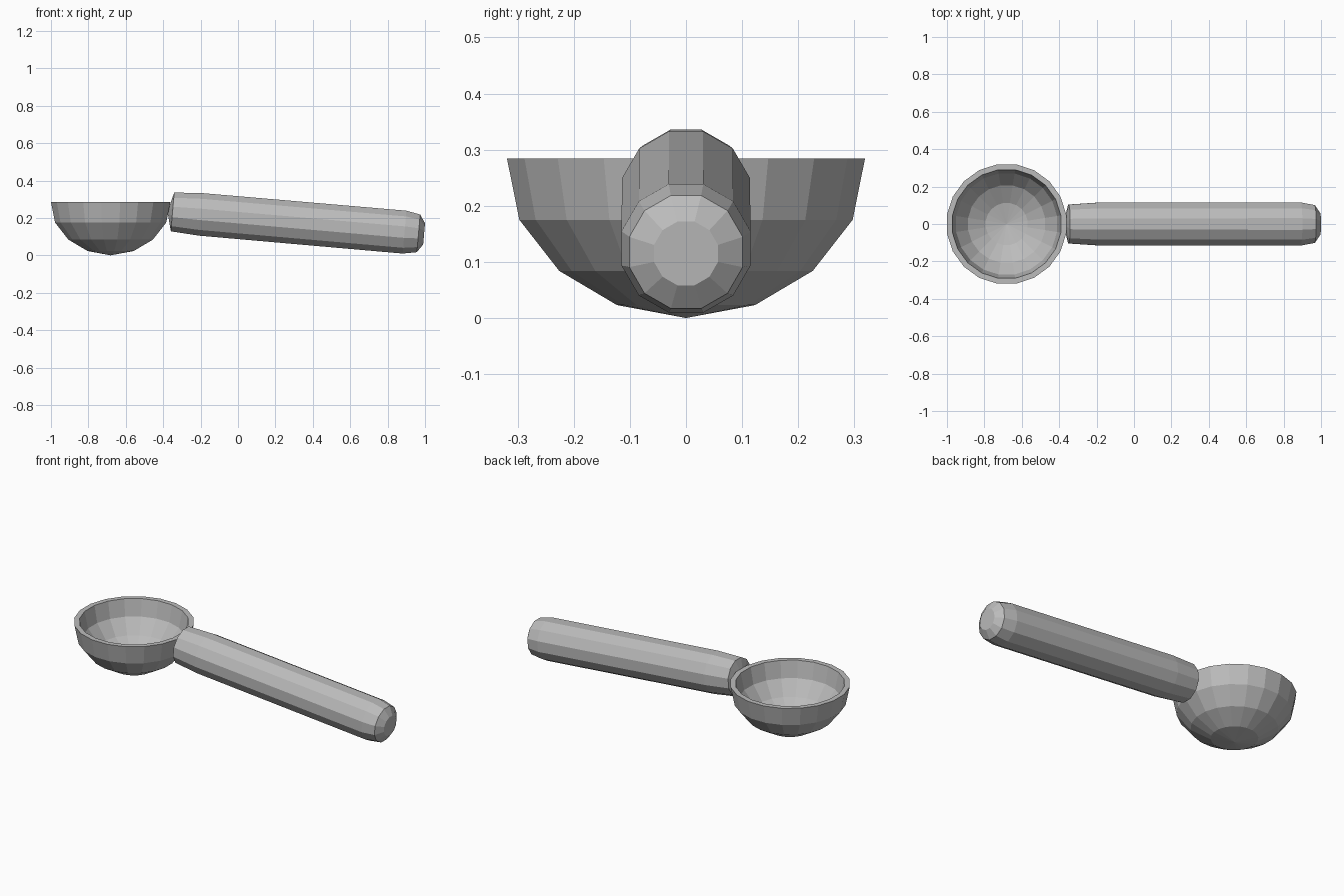
import bpy, bmesh, math
from mathutils import Matrix, Vector

if "Cube" in bpy.data.objects:
    bpy.data.objects.remove(bpy.data.objects["Cube"])

steel = bpy.data.materials.new("grey_metal")
steel.diffuse_color = (0.5, 0.5, 0.5, 1)
steel.use_nodes = True
steel.node_tree.nodes["Principled BSDF"].inputs["Base Color"].default_value = steel.diffuse_color


def lathe(name, profile, sides, matrix):
    """Revolve (apothem, height) points about local z; zero radius makes a tip."""
    bm = bmesh.new()
    rings = []
    for r, h in profile:
        if r == 0:
            rings.append([bm.verts.new((0, 0, h))] * sides)
            continue
        rad = r / math.cos(math.pi / sides)
        angles = [(i + 0.5) * 2 * math.pi / sides for i in range(sides)]
        rings.append([bm.verts.new((rad * math.cos(a), rad * math.sin(a), h)) for a in angles])
    for a, b in zip(rings, rings[1:]):
        for i in range(sides):
            j = (i + 1) % sides
            bm.faces.new(list(dict.fromkeys((a[i], a[j], b[j], b[i]))))
    # Close an open flat end
    if profile[-1][0] > 0:
        bm.faces.new(rings[-1])
    bmesh.ops.recalc_face_normals(bm, faces=bm.faces)
    bm.transform(matrix)
    mesh = bpy.data.meshes.new(name)
    bm.to_mesh(mesh)
    bm.free()
    mesh.materials.append(steel)
    obj = bpy.data.objects.new(name, mesh)
    bpy.context.collection.objects.link(obj)
    return obj


# Hollow bowl: outer wall, flat rim, inner wall
outer = [(0, 0.0), (0.123, 0.023), (0.226, 0.084), (0.297, 0.175), (0.319, 0.284)]
inner = [(0.29, 0.284), (0.27, 0.187), (0.206, 0.106), (0.112, 0.052), (0, 0.03)]
lathe("bowl", outer + inner, 20, Matrix.Translation((-0.681, 0, 0)))

# Tilted handle: tapered at the bowl, rounded at the free end
start, end = Vector((-0.35, 0, 0.232)), Vector((0.995, 0, 0.115))
axis = end - start
length = axis.length
handle = [(0, -0.027), (0.104, 0), (0.114, 0.15), (0.115, length - 0.105),
          (0.101, length - 0.03), (0.057, length)]
turn = Matrix.Rotation(math.atan2(axis.x, axis.z), 4, 'Y')
lathe("handle", handle, 12, Matrix.Translation(start) @ turn)
